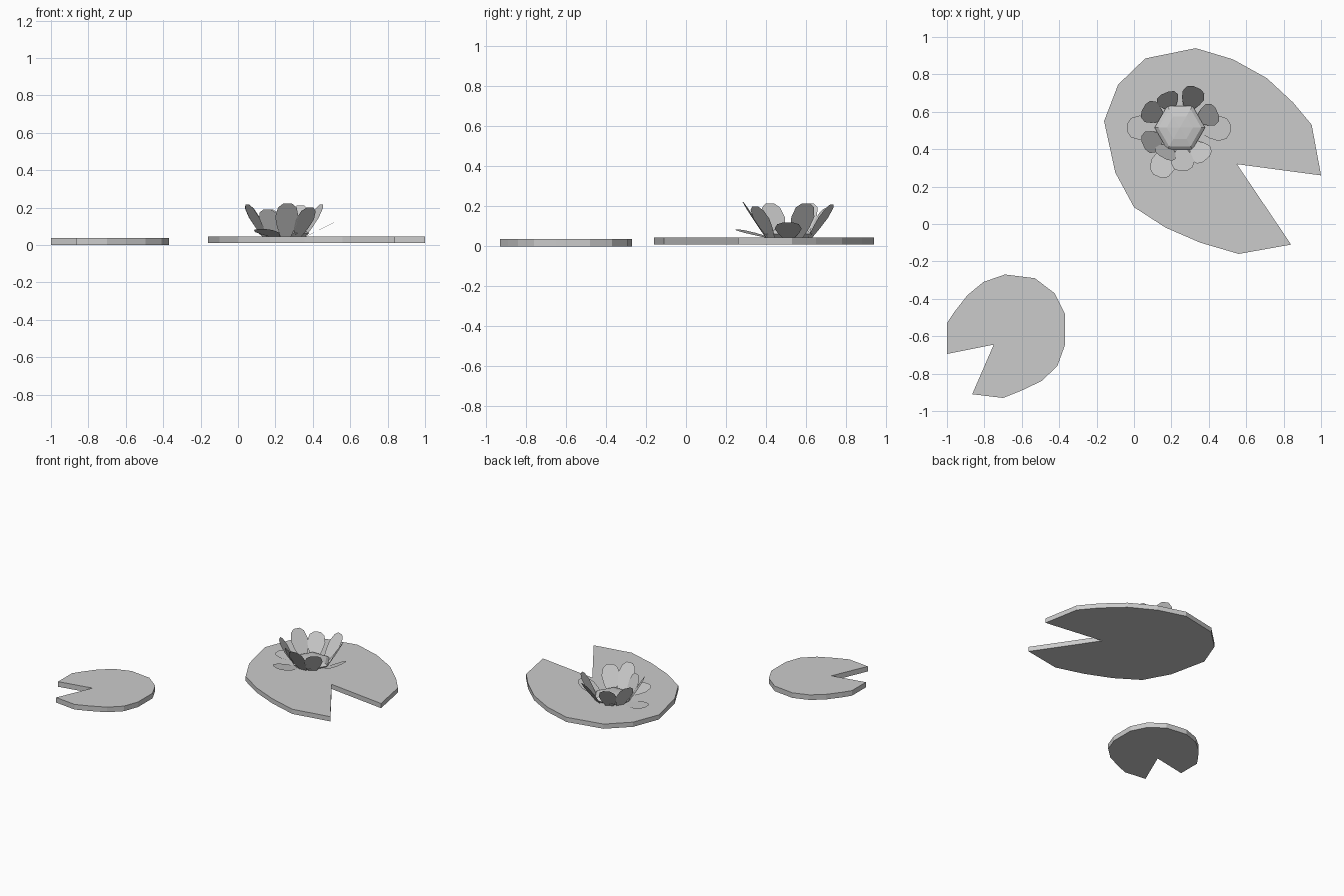
import bpy, bmesh
from math import cos, sin, radians
from mathutils import Vector

if "Cube" in bpy.data.objects:
    bpy.data.objects.remove(bpy.data.objects["Cube"])


def make_object(name, bm):
    mesh = bpy.data.meshes.new(name)
    bm.to_mesh(mesh)
    bm.free()
    obj = bpy.data.objects.new(name, mesh)
    bpy.context.collection.objects.link(obj)
    return obj


def lily_pad(name, outline, z0, z1):
    bm = bmesh.new()
    face = bm.faces.new([bm.verts.new((x, y, z0)) for x, y in outline])
    ext = bmesh.ops.extrude_face_region(bm, geom=[face])
    top = [g for g in ext["geom"] if isinstance(g, bmesh.types.BMVert)]
    bmesh.ops.translate(bm, verts=top, vec=(0, 0, z1 - z0))
    bmesh.ops.recalc_face_normals(bm, faces=bm.faces)
    return make_object(name, bm)


# Notched floating pads
lily_pad("large_pad", [
    (.33, .94), (.06, .885), (-.085, .745), (-.16, .55), (-.10, .275),
    (0, .09), (.17, -.02), (.355, -.10), (.56, -.16), (.84, -.11),
    (.55, .32), (1, .26), (.95, .53), (.85, .65), (.71, .78), (.53, .88)],
    .01, .045)
lily_pad("small_pad", [
    (-.69, -.27), (-.805, -.31), (-.89, -.38), (-.96, -.47), (-1, -.53),
    (-1, -.695), (-.75, -.645), (-.865, -.91), (-.70, -.93), (-.60, -.89),
    (-.495, -.84), (-.41, -.76), (-.37, -.65), (-.37, -.48), (-.425, -.37),
    (-.53, -.29)],
    0, .038)

CX, CY = .245, .515

# Six-sided flower centre, a low dome
bm = bmesh.new()
rings = []
for r, z in [(.11, .042), (.135, .062), (.115, .077), (.07, .087)]:
    rings.append([bm.verts.new((CX + r * cos(radians(60 * i)),
                                CY + r * sin(radians(60 * i)), z))
                  for i in range(6)])
for a, b in zip(rings, rings[1:]):
    for i in range(6):
        j = (i + 1) % 6
        bm.faces.new((a[i], a[j], b[j], b[i]))
apex = bm.verts.new((CX, CY, .092))
for i in range(6):
    bm.faces.new((rings[-1][i], rings[-1][(i + 1) % 6], apex))
bm.faces.new(rings[0][::-1])
make_object("flower_centre", bm)

# Petal half outline: (fraction of length, fraction of width)
HALF = [(0, .22), (.3, .40), (.6, .5), (.88, .4), (1, .18)]


def petal(name, tip_x, tip_y, tip_z, width, base_r=.115):
    centre = Vector((CX, CY, .044))
    tip = Vector((tip_x, tip_y, tip_z))
    out = Vector((tip_x - CX, tip_y - CY, 0)).normalized()
    side = Vector((-out.y, out.x, 0))
    base = centre + out * base_r
    bm = bmesh.new()
    pts = [base.lerp(tip, t) - side * w * width for t, w in HALF]
    pts += [base.lerp(tip, t) + side * w * width for t, w in reversed(HALF)]
    bm.faces.new([bm.verts.new(p) for p in pts][::-1])
    bm.normal_update()
    for f in bm.faces:
        if f.normal.z < 0:
            f.normal_flip()
    make_object(name, bm)


# Upright inner petals
for n, (x, y, z) in enumerate([
        (.05, .62, .215), (.165, .70, .19), (.335, .73, .21),
        (.445, .60, .215), (.05, .42, .215), (.155, .355, .19),
        (.265, .285, .222), (.385, .345, .20)]):
    petal(f"inner_petal_{n + 1}", x, y, z, .125)

# Low spreading outer petals
petal("outer_petal_1", .515, .51, .12, .135)
petal("outer_petal_2", -.035, .515, .06, .13)
petal("outer_petal_3", .125, .255, .085, .135)
